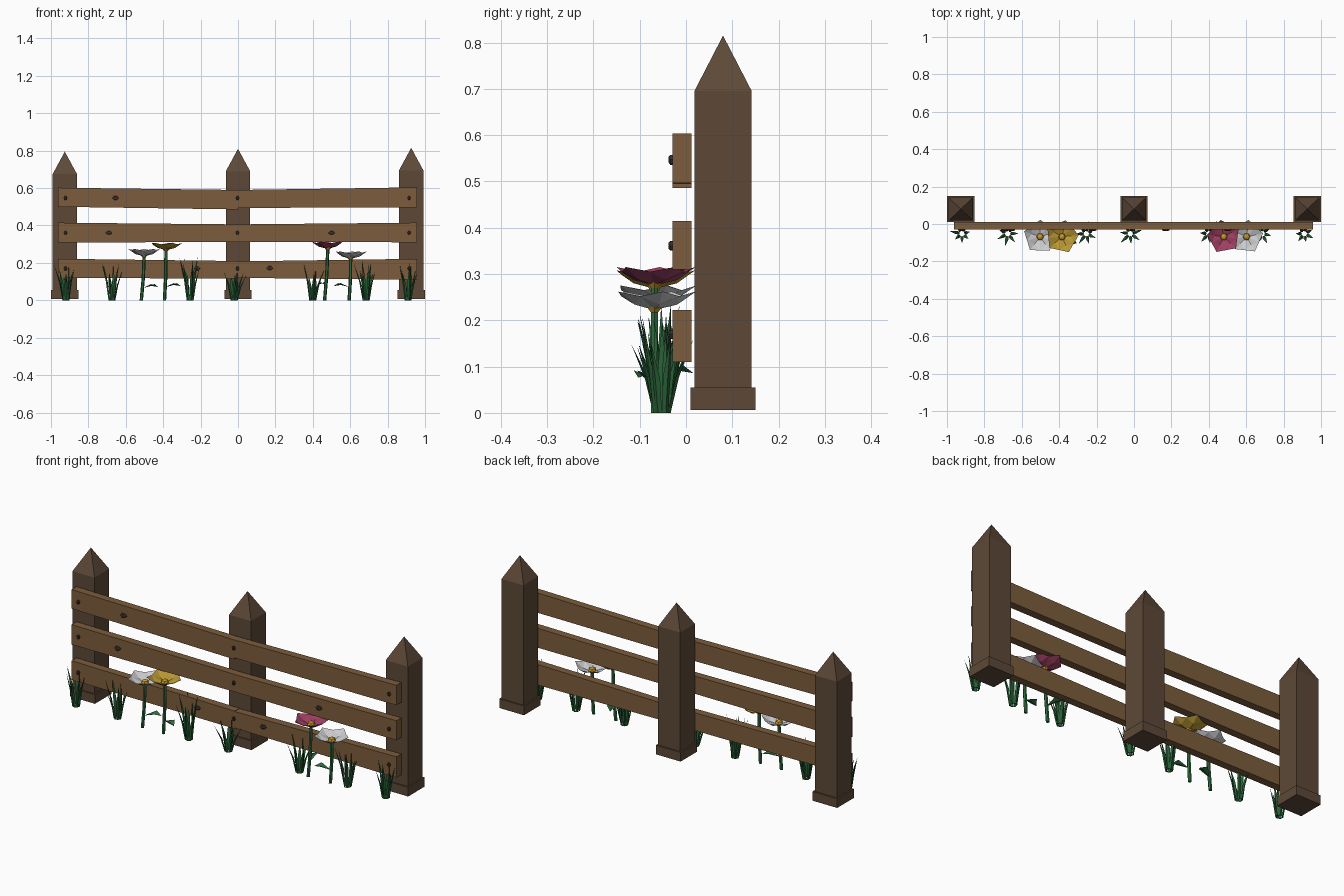
import bpy
import math
import random
from mathutils import Vector

random.seed(4)
cube = bpy.data.objects.get("Cube")
if cube:
    bpy.data.objects.remove(cube)


def material(name, *rgb):
    m = bpy.data.materials.new(name)
    m.use_nodes = True
    m.diffuse_color = (*rgb, 1)
    m.node_tree.nodes["Principled BSDF"].inputs["Base Color"].default_value = (*rgb, 1)
    return m


POST = material("dark brown wood", 0.11, 0.066, 0.039)
RAIL = material("warm brown wood", 0.2, 0.107, 0.045)
KNOT = material("knot brown", 0.05, 0.03, 0.02)
GRASS = material("grass green", 0.02, 0.11, 0.035)
LEAF = material("leaf green", 0.03, 0.15, 0.05)
WHITE = material("white petal", 0.6, 0.6, 0.62)
YELLOW = material("yellow petal", 0.48, 0.31, 0.035)
PINK = material("pink petal", 0.34, 0.05, 0.12)
GOLD = material("golden centre", 0.6, 0.33, 0.03)


def build(name, verts, faces, mat):
    mesh = bpy.data.meshes.new(name)
    mesh.from_pydata(verts, [], faces)
    mesh.materials.append(mat)
    ob = bpy.data.objects.new(name, mesh)
    bpy.context.collection.objects.link(ob)
    return ob


def loft(name, rings, mat):
    """Closed skin through rings of equal point count."""
    n = len(rings[0])
    verts = [p for ring in rings for p in ring]
    faces = [(k * n + i, k * n + (i + 1) % n, (k + 1) * n + (i + 1) % n, (k + 1) * n + i)
             for k in range(len(rings) - 1) for i in range(n)]
    faces += [tuple(reversed(range(n))), tuple(range(len(verts) - n, len(verts)))]
    return build(name, verts, faces, mat)


def square(x, y, z, hx, hy):
    return [(x - hx, y - hy, z), (x + hx, y - hy, z), (x + hx, y + hy, z), (x - hx, y + hy, z)]


# Posts with a foot block and a pyramid tip
for side, x, eave in (("right", -0.926, 0.675), ("middle", 0, 0.69), ("left", 0.926, 0.695)):
    y = 0.08
    ring = square(x, y, 0.01, 0.065, 0.062) + square(x, y, eave, 0.065, 0.062)
    build(side + "_post", ring + [(x, y, eave + 0.12)],
          [(3, 2, 1, 0)] + [(i, (i + 1) % 4, (i + 1) % 4 + 4, i + 4) for i in range(4)]
          + [(i + 4, (i + 1) % 4 + 4, 8) for i in range(4)], POST)
    loft(side + "_post_foot", [square(x, y, 0.006, 0.073, 0.07),
                               square(x, y, 0.055, 0.073, 0.07)], POST)


# Rails, two slightly uneven planks per level
def plank(name, x0, low0, high0, x1, low1, high1):
    ends = [[(x, -0.029, lo), (x, 0.012, lo), (x, 0.012, hi), (x, -0.029, hi)]
            for x, lo, hi in ((x0, low0, high0), (x1, low1, high1))]
    loft(name, ends, RAIL)


for level, a, b, c, d in (("top", (0.5, 0.602), (0.486, 0.59), (0.494, 0.59), (0.497, 0.604)),
                          ("middle", (0.308, 0.415), (0.313, 0.406), (0.313, 0.406), (0.31, 0.415)),
                          ("bottom", (0.12, 0.222), (0.116, 0.21), (0.12, 0.208), (0.11, 0.222))):
    plank(level + "_rail_right", -0.963, *a, 0, *b)
    plank(level + "_rail_left", 0, *c, 0.957, *d)


# Nails and wood knots
def stud(name, x, z, rx, rz, front):
    rings = [[(x + rx * s * math.cos(i * math.tau / 6), y, z + rz * s * math.sin(i * math.tau / 6))
              for i in range(6)] for y, s in ((-0.025, 1), (front + 0.003, 1), (front, 0.6))]
    loft(name, rings, KNOT)


for z in (0.547, 0.361, 0.17):
    for x in (-0.922, -0.003, 0.915):
        stud("nail", x, z, 0.009, 0.011, -0.038)
for x, z in ((-0.655, 0.546), (-0.69, 0.361), (-0.22, 0.17), (0.17, 0.172), (0.5, 0.361)):
    stud("wood_knot", x, z, 0.02, 0.012, -0.037)


# Grass tufts: bent tapering blades fanned around a base
def blade(x, y, angle, lean, height, width):
    out = Vector((math.cos(angle), math.sin(angle), 0))
    side = Vector((-out.y, out.x, 0))
    root = Vector((x, y, 0)) + out * 0.015
    rings = []
    for t, w in ((0, 0.8), (0.5, 1), (1, 0.05)):
        p = root + out * lean * t ** 1.6 + Vector((0, 0, height * t))
        rings.append([p - side * width * w, p + out * width * 0.6 * w,
                      p + side * width * w, p - out * width * 0.3 * w])
    loft("grass_blade", rings, GRASS)


for x, height in ((-0.92, 0.19), (-0.675, 0.2), (-0.255, 0.22), (-0.02, 0.18),
                  (0.4, 0.19), (0.685, 0.2), (0.91, 0.19)):
    turn = random.uniform(0, 1)
    blade(x, -0.05, turn, 0, height * 0.95, 0.009)
    for i in range(7):
        blade(x, -0.052, turn + i * math.tau / 7, random.uniform(0.025, 0.055),
              height * random.uniform(0.7, 1.08), 0.009)


# Flowers: stem, leaf, five folded petals and a golden centre
def flower(colour, mat, foot, x, z, leaf_angle, leaf_z, turn):
    y = -0.068
    circle = [(math.cos(i * math.tau / 6), math.sin(i * math.tau / 6)) for i in range(6)]
    loft(colour + "_flower_stem",
         [[(cx + 0.009 * c, y + 0.009 * s, h) for c, s in circle]
          for cx, h in ((foot, 0), ((foot + x) / 2 + 0.003, z / 2), (x, z))], LEAF)

    def fan(length, half, heights, angle, origin, name, m):
        out = Vector((math.cos(angle), math.sin(angle), 0))
        side = Vector((-out.y, out.x, 0))
        up = Vector((0, 0, 1))
        root, mid, edge, tip = heights
        pts = [up * root, out * length * 0.55 + up * mid,
               out * length * 0.65 + side * half + up * edge,
               out * length + up * tip,
               out * length * 0.65 - side * half + up * edge]
        build(name, [p + Vector(origin) for p in pts],
              [(0, 1, 2), (1, 3, 2), (0, 4, 1), (1, 4, 3)], m)

    fan(0.09, 0.024, (0, 0.012, 0.022, 0.006), leaf_angle,
        ((foot + x) / 2, y, leaf_z), colour + "_flower_leaf", LEAF)
    for i in range(5):
        fan(0.09, 0.043, (0, 0.012, 0.03, 0.04), turn + i * math.tau / 5,
            (x, y, z), colour + "_petal", mat)
    loft(colour + "_flower_centre",
         [[(x + r * c, y + r * s, z + h) for c, s in circle]
          for r, h in ((0.008, -0.006), (0.02, 0.008), (0.016, 0.02), (0.005, 0.025))], GOLD)


flower("white", WHITE, -0.517, -0.502, 0.235, 0.4, 0.065, 0.3)
flower("yellow", YELLOW, -0.393, -0.385, 0.268, -0.4, 0.07, 0.1)
flower("pink", PINK, 0.463, 0.48, 0.275, 1.95, 0.08, 0.5)
flower("white", WHITE, 0.594, 0.602, 0.222, 3.4, 0.07, 0.2)
